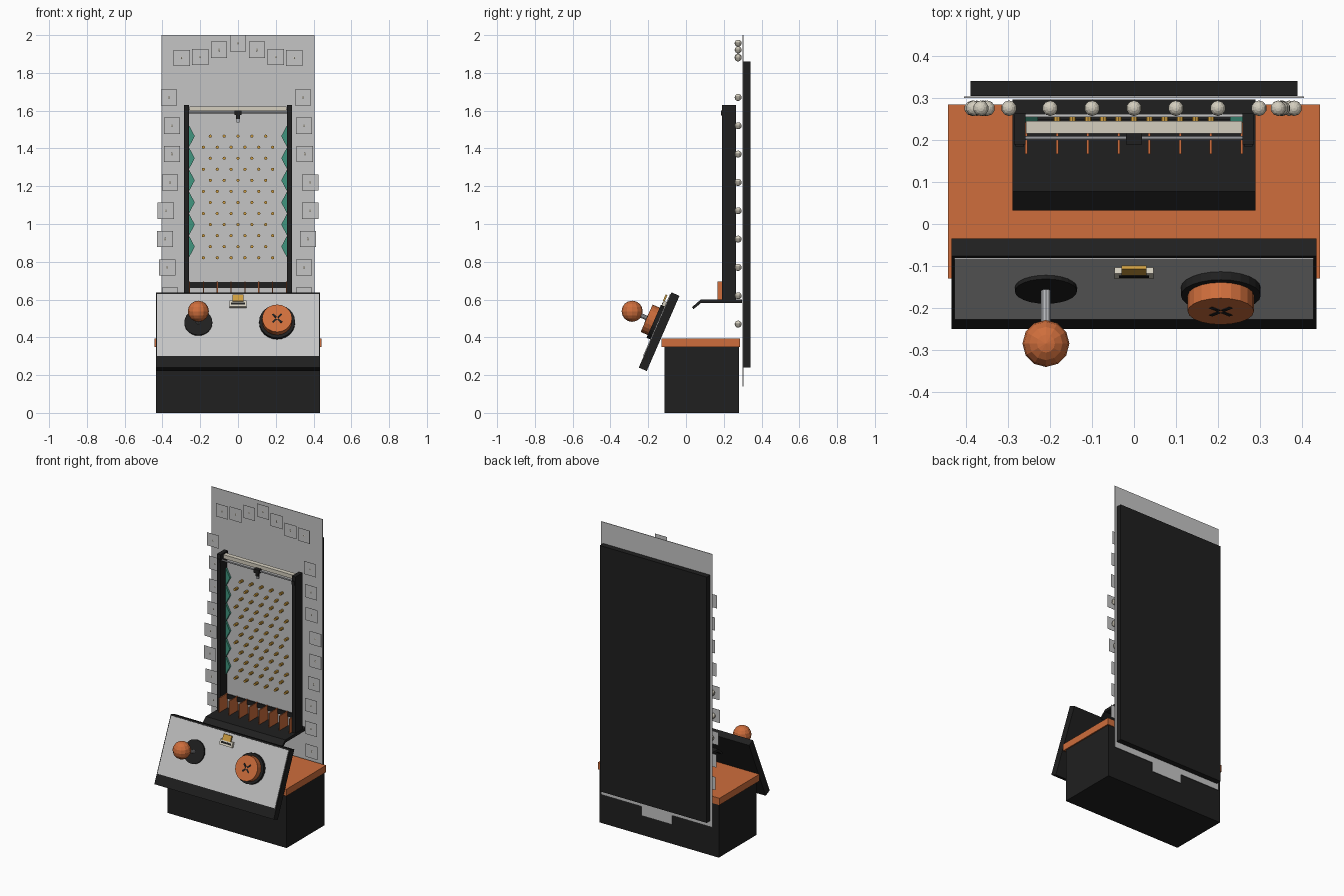
import bpy, bmesh, math
from mathutils import Matrix, Vector

if "Cube" in bpy.data.objects:
    bpy.data.objects.remove(bpy.data.objects["Cube"])


def material(name, rgb):
    m = bpy.data.materials.new(name)
    m.diffuse_color = (*rgb, 1)
    m.use_nodes = True
    m.node_tree.nodes["Principled BSDF"].inputs["Base Color"].default_value = m.diffuse_color
    return m


BLACK = material("black", (0.014, 0.014, 0.014))
ORANGE = material("orange", (0.62, 0.155, 0.045))
WHITE = material("panel_white", (0.56, 0.56, 0.56))
CREAM = material("cream", (0.66, 0.62, 0.52))
GOLD = material("gold", (0.62, 0.34, 0.05))
TEAL = material("teal", (0.05, 0.30, 0.21))
METAL = material("metal", (0.45, 0.46, 0.48))

IDENT = Matrix.Identity(4)
# Sloped console frame: X across, Y up the slope, Z out of the face
UP = Vector((0, 0.399, 0.917))
OUT = Vector((0, -0.917, 0.399))
CONSOLE = Matrix.Translation((0, -0.25, 0.24)) @ Matrix((
    (1, 0, 0, 0), (0, UP.y, OUT.y, 0), (0, UP.z, OUT.z, 0), (0, 0, 0, 1)))


def finish(name, bm, mat):
    bmesh.ops.recalc_face_normals(bm, faces=bm.faces)
    me = bpy.data.meshes.new(name)
    bm.to_mesh(me)
    bm.free()
    me.materials.append(mat)
    ob = bpy.data.objects.new(name, me)
    bpy.context.collection.objects.link(ob)
    return ob


def add_box(bm, x, y, z, frame=IDENT):
    size = Matrix.Diagonal((x[1] - x[0], y[1] - y[0], z[1] - z[0], 1))
    mid = Matrix.Translation((sum(x) / 2, sum(y) / 2, sum(z) / 2))
    bmesh.ops.create_cube(bm, size=1, matrix=frame @ mid @ size)


def box(name, mat, x, y, z, frame=IDENT):
    bm = bmesh.new()
    add_box(bm, x, y, z, frame)
    return finish(name, bm, mat)


def add_rod(bm, a, b, r, sides, r2=None):
    a, b = Vector(a), Vector(b)
    d = b - a
    m = Matrix.Translation((a + b) / 2) @ d.to_track_quat('Z', 'Y').to_matrix().to_4x4()
    bmesh.ops.create_cone(bm, cap_ends=True, segments=sides, radius1=r,
                          radius2=r if r2 is None else r2, depth=d.length, matrix=m)


def rod(name, mat, a, b, r, sides=16, r2=None):
    bm = bmesh.new()
    add_rod(bm, a, b, r, sides, r2)
    return finish(name, bm, mat)


def on_console(x, v, n):
    return CONSOLE @ Vector((x, v, n))


def prism(bm, pts, lo, hi, axis):
    """Extrude a closed 2D outline along x or y."""
    def at(p, t):
        return (t, p[0], p[1]) if axis == 'x' else (p[0], t, p[1])
    f = bm.faces.new([bm.verts.new(at(p, lo)) for p in pts])
    g = bmesh.ops.extrude_face_region(bm, geom=[f])
    step = Vector((hi - lo, 0, 0) if axis == 'x' else (0, hi - lo, 0))
    bmesh.ops.translate(bm, vec=step, verts=[v for v in g['geom'] if isinstance(v, bmesh.types.BMVert)])


# Base cabinet and its lid
box("base_cabinet", BLACK, (-0.435, 0.435), (-0.115, 0.28), (0, 0.35))
box("base_lid", ORANGE, (-0.443, 0.443), (-0.13, 0.285), (0.35, 0.395))

# Tall back: display sheet with a lower tab, and the slab behind it
box("back_sheet", WHITE, (-0.405, 0.405), (0.300, 0.304), (0.20, 2.0))
box("back_sheet_tab", WHITE, (-0.11, 0.11), (0.300, 0.304), (0.14, 0.20))
box("back_slab", BLACK, (-0.39, 0.39), (0.305, 0.341), (0.24, 1.86))

# Bulbs with square cards: an arch on top and a wavy column on each side
bulbs = [(0, 1.957)]
for x, z in [(0.1, 1.922), (0.2, 1.884), (0.298, 1.879)]:
    bulbs += [(x, z), (-x, z)]
left = [0.365, 0.350, 0.350, 0.360, 0.382, 0.386, 0.375, 0.36, 0.355]
right = [0.344, 0.350, 0.354, 0.382, 0.382, 0.370, 0.350, 0.35, 0.355]
for i, (l, r) in enumerate(zip(left, right)):
    bulbs += [(-l, 1.67 - 0.15 * i), (r, 1.67 - 0.15 * i)]
globes, cards = bmesh.new(), bmesh.new()
for x, z in bulbs:
    bmesh.ops.create_uvsphere(globes, u_segments=10, v_segments=8, radius=0.0185,
                              matrix=Matrix.Translation((x, 0.276, z)))
    add_box(cards, (x - 0.043, x + 0.043), (0.2595, 0.2605), (z - 0.043, z + 0.043))
finish("bulbs", globes, CREAM)
finish("bulb_cards", cards, WHITE)

# Peg board with side rails and top beam
box("peg_board", WHITE, (-0.26, 0.26), (0.255, 0.262), (0.60, 1.61))
rails = bmesh.new()
for s in (-1, 1):
    add_box(rails, sorted((s * 0.259, s * 0.286)), (0.19, 0.265), (0.595, 1.63))
    add_box(rails, sorted((s * 0.262, s * 0.283)), (0.185, 0.19), (1.575, 1.60))
finish("side_rails", rails, BLACK)
box("top_beam", CREAM, (-0.258, 0.258), (0.216, 0.246), (1.597, 1.622))
rod("carriage_rod", METAL, (-0.26, 0.205, 1.59), (0.26, 0.205, 1.59), 0.005, 8)

# Sliding dropper
box("carriage", BLACK, (-0.019, 0.019), (0.190, 0.216), (1.577, 1.602))
box("carriage_neck", BLACK, (-0.010, 0.010), (0.196, 0.212), (1.555, 1.577))
box("carriage_nozzle", METAL, (-0.008, 0.008), (0.198, 0.210), (1.538, 1.555))

# Staggered pegs
PITCH = 0.0585
pegs = bmesh.new()
for row in range(12):
    n = 5 if row % 2 == 0 else 6
    z = 1.465 - PITCH * row
    for i in range(n):
        x = (i - (n - 1) / 2) * 0.0733
        add_rod(pegs, (x, 0.256, z), (x, 0.226, z), 0.0085, 8)
finish("pegs", pegs, GOLD)

# Sawtooth bumpers beside the pegs
teeth = bmesh.new()
for s in (-1, 1):
    for k in range(6):
        z = 1.465 - 2 * PITCH * k
        prism(teeth, [(s * 0.260, z + PITCH), (s * 0.229, z), (s * 0.260, z - PITCH)],
              0.242, 0.255, 'y')
finish("sawtooth_bumpers", teeth, TEAL)

# Catch slots below the pegs
slots = bmesh.new()
for i in range(8):
    x = (i - 3.5) * 0.0733
    add_box(slots, (x - 0.003, x + 0.003), (0.167, 0.255), (0.60, 0.695))
finish("slot_dividers", slots, ORANGE)
box("slot_header", BLACK, (-0.26, 0.26), (0.248, 0.255), (0.662, 0.692))

# Shelf with a drooping front lip
shelf = bmesh.new()
prism(shelf, [(0.297, 0.600), (0.078, 0.600), (0.032, 0.560), (0.039, 0.549),
              (0.080, 0.582), (0.297, 0.582)], -0.29, 0.29, 'x')
finish("shelf", shelf, BLACK)

# Sloped console and its face plate
box("console", BLACK, (-0.435, 0.435), (0, 0.434), (-0.046, 0), CONSOLE)
box("console_face", WHITE, (-0.428, 0.428), (0.066, 0.424), (0, 0.004), CONSOLE)

# Joystick
jx, jv = -0.21, 0.256
rod("joystick_base", BLACK, on_console(jx, jv, 0), on_console(jx, jv, 0.014), 0.074, 24)
rod("joystick_shaft", METAL, on_console(jx, jv, 0.01), (jx, -0.28, 0.535), 0.012, 10)
ball = bmesh.new()
bmesh.ops.create_uvsphere(ball, u_segments=12, v_segments=8, radius=0.056,
                          matrix=Matrix.Translation((jx, -0.285, 0.538)))
finish("joystick_ball", ball, ORANGE)

# Push button with a four-slit cross
bx, bv = 0.207, 0.256
rod("button_ring", BLACK, on_console(bx, bv, 0), on_console(bx, bv, 0.025), 0.095, 24)
rod("button_cap", ORANGE, on_console(bx, bv, 0.02), on_console(bx, bv, 0.066), 0.079, 20)
cross = bmesh.new()
for k in range(4):
    turn = CONSOLE @ Matrix.Translation((bx, bv, 0)) @ Matrix.Rotation(math.pi * (k + 0.5) / 2, 4, 'Z')
    add_box(cross, (0.006, 0.034), (-0.005, 0.005), (0.064, 0.0675), turn)
finish("button_cross", cross, BLACK)

# Ticket slot
box("slot_plate", CREAM, (-0.046, 0.046), (0.343, 0.377), (0.004, 0.02), CONSOLE)
box("slot_opening", BLACK, (-0.036, 0.036), (0.355, 0.366), (0.019, 0.022), CONSOLE)
box("ticket", GOLD, (-0.03, 0.03), (0.374, 0.412), (0.014, 0.024), CONSOLE)
